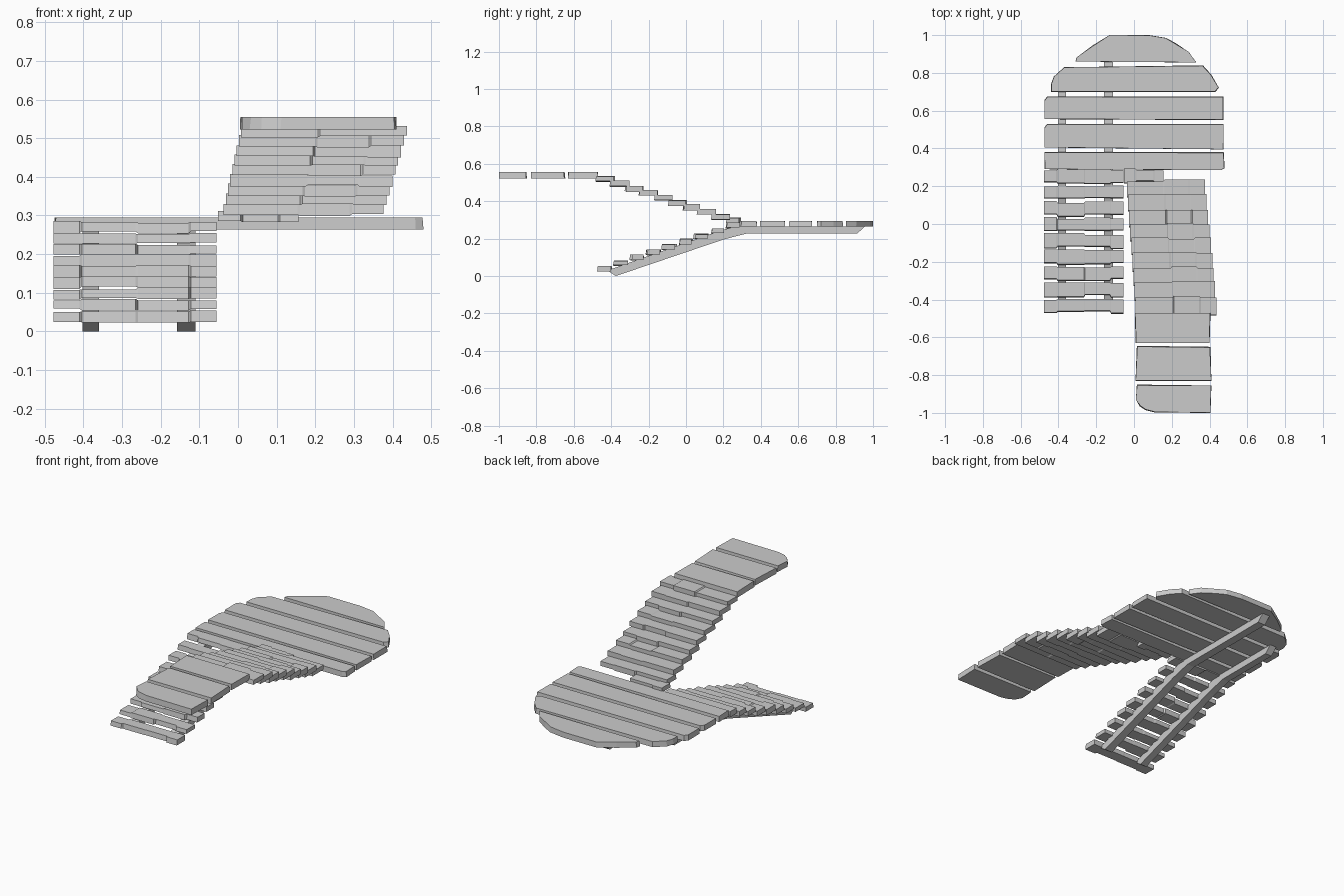
import bpy, bmesh, random

if "Cube" in bpy.data.objects:
    bpy.data.objects.remove(bpy.data.objects["Cube"])

random.seed(4)


def finish(name, bm):
    bmesh.ops.recalc_face_normals(bm, faces=bm.faces)
    mesh = bpy.data.meshes.new(name)
    bm.to_mesh(mesh)
    bm.free()
    obj = bpy.data.objects.new(name, mesh)
    bpy.context.collection.objects.link(obj)
    return obj


def prism(name, outline, z0, z1, chip=0.004):
    """Board cut from a flat xy outline, with a slightly chipped top rim."""
    bm = bmesh.new()
    face = bm.faces.new([bm.verts.new((x, y, z0)) for x, y in outline])
    res = bmesh.ops.extrude_face_region(bm, geom=[face])
    top = [v for v in res["geom"] if isinstance(v, bmesh.types.BMVert)]
    cx = sum(v.co.x for v in top) / len(top)
    cy = sum(v.co.y for v in top) / len(top)
    for v in top:
        v.co.z = z1
        v.co.x -= random.uniform(0, chip) * (1 if v.co.x > cx else -1)
        v.co.y -= random.uniform(0, chip) * (1 if v.co.y > cy else -1)
    return finish(name, bm)


def loft(name, rings):
    """Closed bar through a row of four-cornered rings."""
    bm = bmesh.new()
    rows = [[bm.verts.new(p) for p in ring] for ring in rings]
    for a, b in zip(rows, rows[1:]):
        for i in range(4):
            j = (i + 1) % 4
            bm.faces.new((a[i], a[j], b[j], b[i]))
    bm.faces.new(rows[0])
    bm.faces.new(rows[-1])
    return finish(name, bm)


def tread(name, x0, x1, y, z, depth, thick, breaks):
    """Rough-hewn step: width and height jump a little at each break."""
    edges = [x0] + [x0 + (x1 - x0) * b for b in breaks] + [x1]
    rings = []
    for a, b in zip(edges, edges[1:]):
        f = y - depth / 2 + random.uniform(-0.008, 0.006)
        r = y + depth / 2 + random.uniform(-0.006, 0.006)
        t = z + thick / 2 + random.uniform(-0.004, 0.003)
        u = z - thick / 2 + random.uniform(-0.003, 0.004)
        for x in (a + 0.003, b - 0.003):
            rings.append([(x, f, u), (x, r, u), (x, r, t), (x, f + 0.004, t)])
    return loft(name, rings)


# Rounded middle landing, five boards
landing = [
    [(-0.31, 0.86), (0.33, 0.855), (0.29, 0.91), (0.225, 0.955), (0.17, 0.985),
     (0.08, 1.0), (-0.13, 1.0), (-0.22, 0.945), (-0.305, 0.88)],
    [(-0.44, 0.70), (0.43, 0.70), (0.45, 0.72), (0.41, 0.79), (0.365, 0.84),
     (-0.37, 0.83), (-0.425, 0.78), (-0.44, 0.74)],
    [(-0.475, 0.555), (0.475, 0.55), (0.475, 0.675), (-0.46, 0.675), (-0.475, 0.655)],
    [(-0.475, 0.405), (0.475, 0.395), (0.475, 0.53), (-0.46, 0.53), (-0.475, 0.51)],
    [(-0.475, 0.29), (0.46, 0.285), (0.48, 0.295), (0.475, 0.38), (-0.475, 0.38)],
]
for i, outline in enumerate(landing):
    prism(f"landing_board_{i + 1}", outline, 0.264, 0.295)

# Upper walkway, three boards
walkway = [
    [(0.008, -0.63), (0.40, -0.63), (0.405, -0.47), (0.005, -0.47)],
    [(0.008, -0.83), (0.41, -0.83), (0.405, -0.65), (0.015, -0.645)],
    [(0.01, -0.93), (0.03, -0.965), (0.06, -0.985), (0.11, -0.998),
     (0.405, -1.0), (0.41, -0.855), (0.015, -0.85)],
]
for i, outline in enumerate(walkway):
    prism(f"walkway_board_{i + 1}", outline, 0.522, 0.555)

# Lower flight
for i in range(9):
    t = i / 8
    tread(f"lower_step_{i + 1}", -0.48, -0.052, -0.432 + 0.685 * t,
          0.04 + 0.23 * t, 0.072, 0.028, (0.17, 0.51, 0.83))

# Upper flight, leaning to the right as it climbs
for i in range(9):
    t = i / 8
    tread(f"upper_step_{i + 1}", -0.04 + 0.045 * t, 0.38 + 0.06 * t,
          0.185 - 0.617 * t, 0.316 + 0.202 * t, 0.094, 0.03, (0.47, 0.79))
tread("upper_step_base", -0.055, 0.16, 0.255, 0.298, 0.07, 0.026, (0.3, 0.75))

# Stringers below the lower flight and landing
for name, x0, x1, end in (("outer_stringer", -0.402, -0.36, 0.72),
                          ("inner_stringer", -0.158, -0.11, 0.955)):
    profile = [((-0.375, 0.0), (-0.42, 0.03)), ((0.20, 0.195), (0.19, 0.245)),
               ((0.32, 0.226), (0.26, 0.264)), ((end - 0.04, 0.226), (end, 0.264))]
    loft(name, [[(x0, *lo), (x1, *lo), (x1, *hi), (x0, *hi)] for lo, hi in profile])
